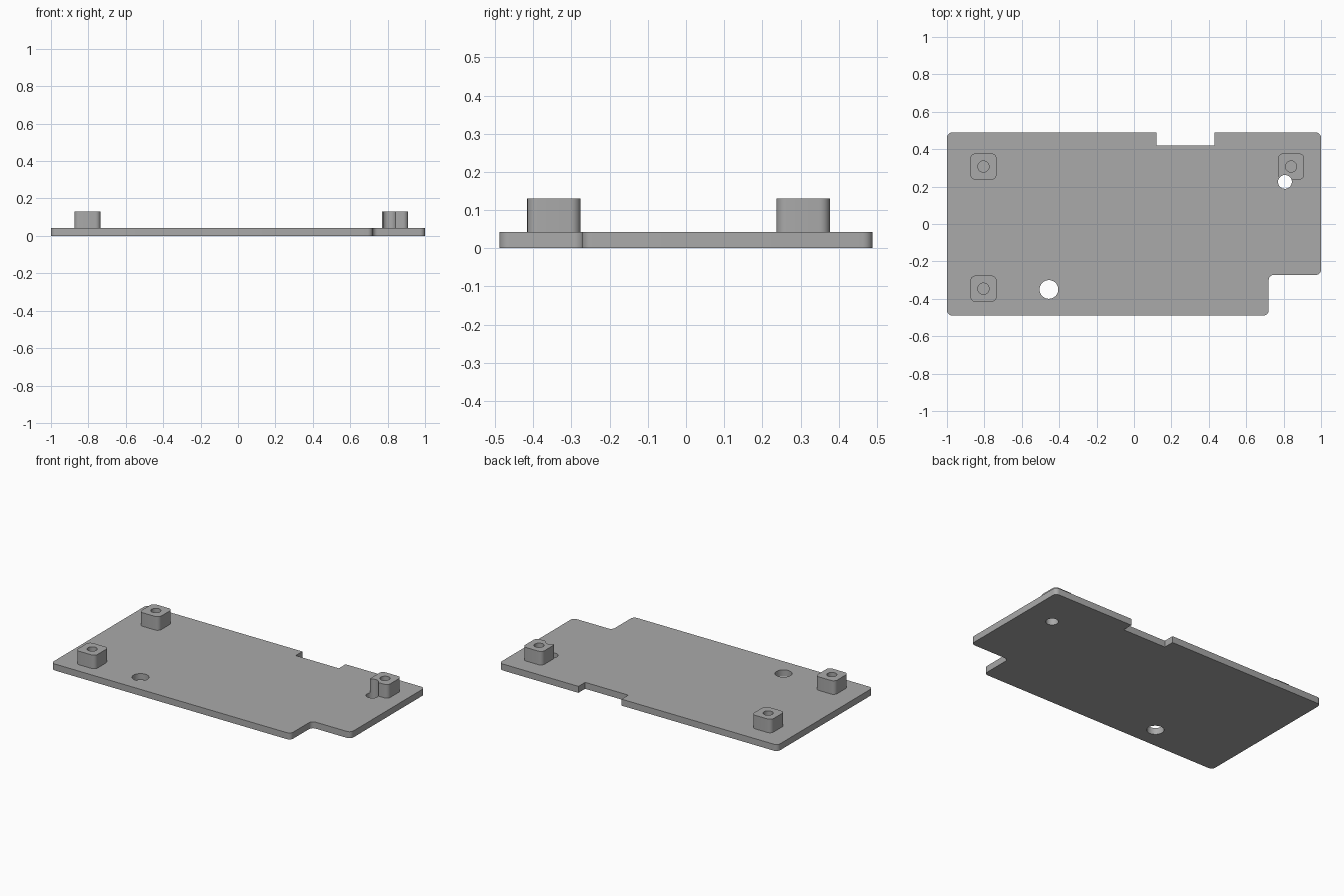
import bpy, bmesh, math
from mathutils import Vector

cube = bpy.data.objects.get("Cube")
if cube:
    bpy.data.objects.remove(cube, do_unlink=True)

PLATE_TOP, POST_TOP = 0.042, 0.13
POST_HALF = 0.07

grey = bpy.data.materials.new("plain grey")
grey.use_nodes = True
colour = (0.4, 0.4, 0.4, 1)
grey.diffuse_color = colour
grey.node_tree.nodes["Principled BSDF"].inputs["Base Color"].default_value = colour


def rounded(corners, steps=6):
    """Outline from (x, y, fillet radius) corners, all at right angles."""
    points = []
    for i, (x, y, r) in enumerate(corners):
        p = Vector((x, y))
        if r == 0:
            points.append(p)
            continue
        a = (Vector(corners[i - 1][:2]) - p).normalized()
        b = (Vector(corners[(i + 1) % len(corners)][:2]) - p).normalized()
        for k in range(steps + 1):
            t = math.pi / 2 * k / steps
            points.append(p + a * r * (1 - math.sin(t)) + b * r * (1 - math.cos(t)))
    return points


def circle(x, y, r, sides=40):
    return [Vector((x + r * math.cos(math.tau * k / sides),
                    y + r * math.sin(math.tau * k / sides))) for k in range(sides)]


def prism(name, outline, z0, z1):
    """Extrude a flat outline between two heights."""
    bm = bmesh.new()
    face = bm.faces.new([bm.verts.new((p.x, p.y, z0)) for p in outline])
    top = bmesh.ops.extrude_face_region(bm, geom=[face])["geom"]
    bmesh.ops.translate(bm, vec=(0, 0, z1 - z0),
                        verts=[v for v in top if isinstance(v, bmesh.types.BMVert)])
    bmesh.ops.recalc_face_normals(bm, faces=bm.faces)
    mesh = bpy.data.meshes.new(name)
    bm.to_mesh(mesh)
    bm.free()
    mesh.materials.append(grey)
    obj = bpy.data.objects.new(name, mesh)
    bpy.context.collection.objects.link(obj)
    return obj


def drill(obj, *holes):
    """Cut round through holes, then smooth the curved walls."""
    bpy.ops.object.select_all(action="DESELECT")
    obj.select_set(True)
    bpy.context.view_layer.objects.active = obj
    for hole in holes:
        cutter = prism("drill_cutter", circle(*hole), -0.1, 0.3)
        cutter.hide_render = True
        mod = obj.modifiers.new("hole", "BOOLEAN")
        mod.operation, mod.solver, mod.object = "DIFFERENCE", "EXACT", cutter
        bpy.ops.object.modifier_apply(modifier=mod.name)
        bpy.data.objects.remove(cutter, do_unlink=True)
    bpy.ops.object.shade_smooth_by_angle(angle=math.radians(30))


# Base plate with a corner step and a square notch in the back edge
R = 0.027
plate = prism("base_plate", rounded([
    (-1, -0.489, R), (0.72, -0.489, R), (0.72, -0.272, R), (1, -0.272, R),
    (1, 0.489, R), (0.43, 0.489, 0), (0.43, 0.42, 0), (0.12, 0.42, 0),
    (0.12, 0.489, 0), (-1, 0.489, R)]), 0, PLATE_TOP)
large_hole = (-0.455, -0.35, 0.05)
small_hole = (0.807, 0.225, 0.037)
drill(plate, large_hole, small_hole)

# Mounting posts with screw holes; the small plate hole bites into one
for name, x, y in (("back_right_post", -0.805, 0.307),
                   ("front_right_post", -0.805, -0.346),
                   ("back_left_post", 0.84, 0.307)):
    square = [(x + sx * POST_HALF, y + sy * POST_HALF, R)
              for sx, sy in ((-1, -1), (1, -1), (1, 1), (-1, 1))]
    post = prism(name, rounded(square), PLATE_TOP, POST_TOP)
    holes = [(x, y, 0.03)]
    if name == "back_left_post":
        holes.append(small_hole)
    drill(post, *holes)
